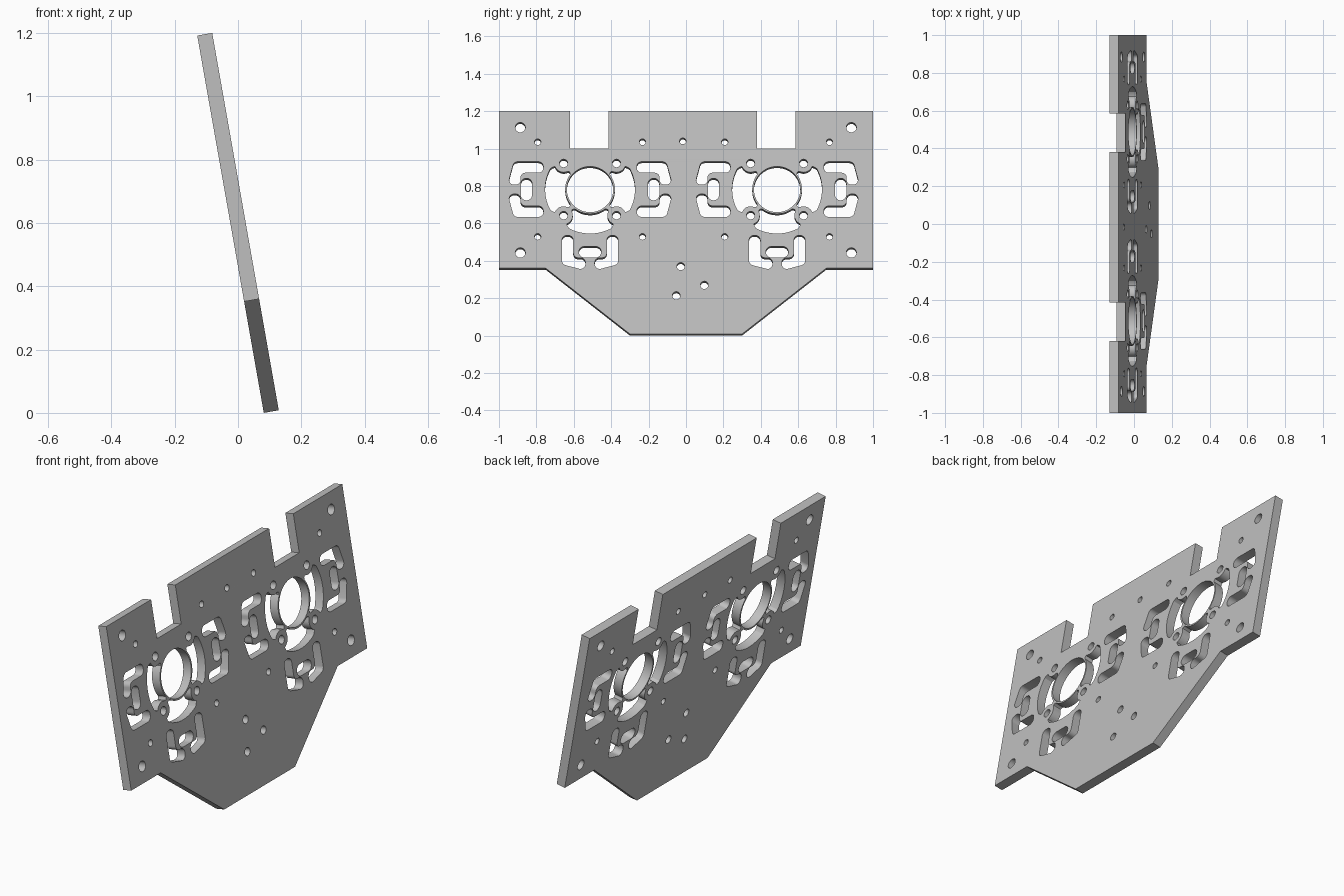
import bpy, bmesh
from math import sin, cos, pi, radians, degrees, acos
from mathutils import Matrix, Vector

if "Cube" in bpy.data.objects:
    bpy.data.objects.remove(bpy.data.objects["Cube"])

TILT = radians(10)
LENGTH, THICK = 1.21, 0.048
PAD = 0.2            # distance of the mounting holes from a motor centre
CLEAR = 0.049        # solid land kept around each mounting hole
outlines = []


def up(z):
    """Height on the tilted face -> distance along the plate from its middle."""
    return (z - THICK * sin(TILT)) / cos(TILT) - LENGTH / 2


def circle(x, y, r, n=32):
    outlines.append([Vector((x + r * cos(2 * pi * i / n), y + r * sin(2 * pi * i / n))) for i in range(n)])


def rounded(points, radius, steps=6):
    """Round every corner of a polygon with a fillet."""
    out = []
    pts = [Vector(p) for p in points]
    for i, p in enumerate(pts):
        a, b = pts[i - 1] - p, pts[(i + 1) % len(pts)] - p
        half = a.angle(b) / 2
        reach = min(radius * cos(half) / sin(half), a.length * 0.49, b.length * 0.49)
        r = reach * sin(half) / cos(half)
        mid = p + (a.normalized() + b.normalized()).normalized() * (r / sin(half))
        start = p + a.normalized() * reach - mid
        sweep = start.angle_signed(p + b.normalized() * reach - mid)
        for k in range(steps + 1):
            out.append(mid + Matrix.Rotation(-sweep * k / steps, 2) @ start)
    return out


def place(points, centre, turn):
    outlines.append([Matrix.Rotation(turn, 2) @ Vector(p) + centre for p in points])


def arc_slot():
    """Ring sector whose ends are bitten by the lands of the mounting holes."""
    r0, r1, n = 0.133, 0.24, 14
    edge = []
    for i in range(n + 1):
        t = i / n
        r = r0 + (r1 - r0) * t
        limit = 42 - 8 * t - 6 * max(0, t - 0.85) / 0.15 - 5 * max(0, 0.1 - t) / 0.1
        c = (r * r + PAD * PAD - CLEAR * CLEAR) / (2 * r * PAD)
        if c < 1:
            limit = min(limit, 45 - degrees(acos(c)))
        edge.append((r, radians(limit)))
    pts = [(r, a) for r, a in edge]
    pts += [(r1, edge[-1][1] * (1 - k / 10)) for k in range(1, 20)]
    pts += [(r, -a) for r, a in reversed(edge)]
    pts += [(r0, edge[0][1] * (k / 10 - 1)) for k in range(1, 20)]
    return [(r * cos(a), r * sin(a)) for r, a in pts]


# Plate outline with two top notches and a tapered foot
top, step, notch, low = LENGTH / 2, up(0.36), up(1.0), -LENGTH / 2
outlines.append([Vector(p) for p in (
    (-0.3, low), (0.3, low), (0.75, step), (1, step), (1, top),
    (0.585, top), (0.585, notch), (0.38, notch), (0.38, top),
    (-0.415, top), (-0.415, notch), (-0.62, notch), (-0.62, top),
    (-1, top), (-1, step), (-0.75, step))])

# Motor mounts: bore, mounting holes, arc slots, adjusting slots
bracket = [(0.25, 0.15), (0.407, 0.15), (0.44, 0.025), (0.372, 0.025), (0.372, 0.09), (0.25, 0.09)]
pill = [(0.31, -0.06), (0.37, -0.06), (0.37, 0.06), (0.31, 0.06)]
for cx in (-0.513, 0.487):
    centre = Vector((cx, up(0.782)))
    circle(cx, centre.y, 0.124, 64)
    for sx in (-1, 1):
        for sy in (-1, 1):
            circle(cx + sx * PAD * cos(pi / 4), centre.y + sy * PAD * sin(pi / 4), 0.022)
            circle(cx + sx * 0.28, centre.y + sy * 0.257, 0.017)
    for turn in (0, pi, -pi / 2):
        place(arc_slot(), centre, turn)
        place(rounded(pill, 0.0299), centre, turn)
        place(rounded(bracket, 0.026), centre, turn)
        place(rounded([(x, -y) for x, y in reversed(bracket)], 0.026), centre, turn)

# Corner holes and centre holes
for x in (-0.886, 0.884):
    for z in (0.443, 1.113):
        circle(x, up(z), 0.027)
circle(-0.017, up(1.04), 0.017)
for x, z in ((-0.028, 0.37), (0.098, 0.27), (-0.052, 0.214)):
    circle(x, up(z), 0.021)

# Fill the outlines as one flat curve and thicken it
curve = bpy.data.curves.new("plate_profile", 'CURVE')
curve.dimensions = '2D'
curve.fill_mode = 'BOTH'
curve.extrude = THICK / 2
for pts in outlines:
    spline = curve.splines.new('POLY')
    spline.points.add(len(pts) - 1)
    for sp, p in zip(spline.points, pts):
        sp.co = (p.x, p.y, 0, 1)
    spline.use_cyclic_u = True
helper = bpy.data.objects.new("plate_profile", curve)
bpy.context.collection.objects.link(helper)
bpy.context.view_layer.update()
mesh = bpy.data.meshes.new_from_object(helper.evaluated_get(bpy.context.evaluated_depsgraph_get()))
bpy.data.objects.remove(helper)

# Weld the faces and lean the plate back
bm = bmesh.new()
bm.from_mesh(mesh)
bmesh.ops.remove_doubles(bm, verts=bm.verts, dist=0.0002)
bmesh.ops.recalc_face_normals(bm, faces=bm.faces)
s, c = sin(TILT), cos(TILT)
bm.transform(Matrix(((0, -s, c, 0), (1, 0, 0, 0), (0, c, s, (LENGTH * c + THICK * s) / 2), (0, 0, 0, 1))))
bm.to_mesh(mesh)
bm.free()

plate = bpy.data.objects.new("mounting_plate", mesh)
bpy.context.collection.objects.link(plate)

grey = bpy.data.materials.new("plain_grey")
grey.use_nodes = True
grey.diffuse_color = (0.52, 0.52, 0.52, 1)
grey.node_tree.nodes["Principled BSDF"].inputs["Base Color"].default_value = grey.diffuse_color
mesh.materials.clear()
mesh.materials.append(grey)

bpy.ops.object.select_all(action='DESELECT')
plate.select_set(True)
bpy.context.view_layer.objects.active = plate
bpy.ops.object.shade_smooth_by_angle(angle=radians(30))
